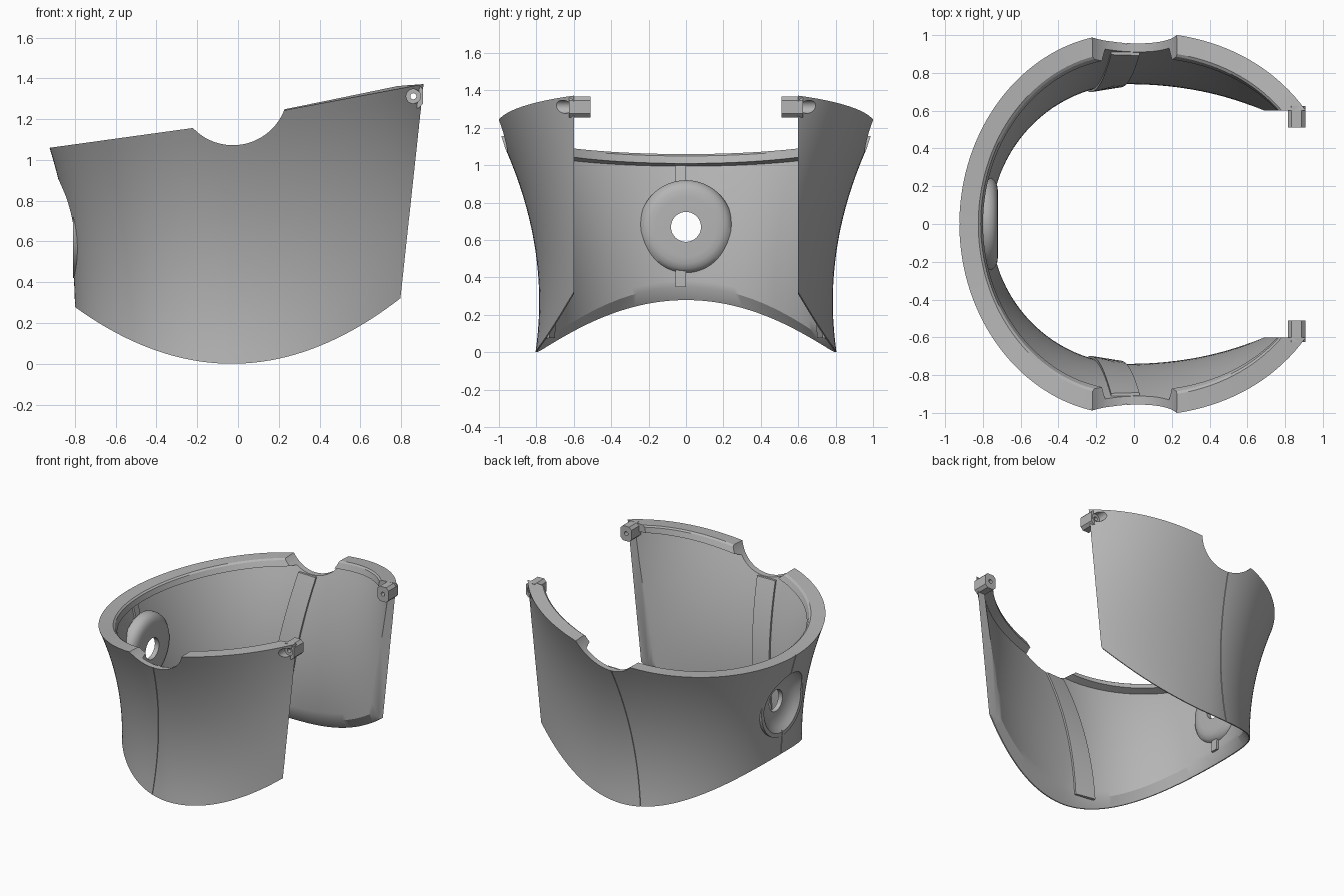
import bpy, bmesh, math
from mathutils import Matrix

cube = bpy.data.objects.get("Cube")
if cube:
    bpy.data.objects.remove(cube, do_unlink=True)

grey = bpy.data.materials.new("plain grey")
grey.use_nodes = True
COLOR = (0.46, 0.46, 0.46, 1)
grey.diffuse_color = COLOR
grey.node_tree.nodes["Principled BSDF"].inputs["Base Color"].default_value = COLOR


def finish(name, bm):
    bmesh.ops.recalc_face_normals(bm, faces=bm.faces)
    mesh = bpy.data.meshes.new(name)
    bm.to_mesh(mesh)
    bm.free()
    obj = bpy.data.objects.new(name, mesh)
    bpy.context.collection.objects.link(obj)
    mesh.materials.append(grey)
    return obj


def activate(obj):
    bpy.ops.object.select_all(action='DESELECT')
    obj.select_set(True)
    bpy.context.view_layer.objects.active = obj


def boolean(obj, tool, operation='DIFFERENCE', keep=False):
    mod = obj.modifiers.new("cut", 'BOOLEAN')
    mod.operation, mod.solver, mod.object = operation, 'EXACT', tool
    activate(obj)
    bpy.ops.object.modifier_apply(modifier=mod.name)
    if not keep:
        bpy.data.objects.remove(tool, do_unlink=True)


def loft(name, rings):
    """Closed solid skinned over a row of equal rings."""
    bm = bmesh.new()
    rows = [[bm.verts.new(p) for p in ring] for ring in rings]
    n = len(rows[0])
    for a, b in zip(rows, rows[1:]):
        for i in range(n):
            j = (i + 1) % n
            bm.faces.new((a[i], a[j], b[j], b[i]))
    bm.faces.new(rows[0])
    bm.faces.new(rows[-1])
    return finish(name, bm)


def lathe_x(name, profile, z, steps=64):
    """Solid turned round a horizontal x axis at height z; profile of (x, r)."""
    return loft(name, [[(x, r * math.cos(2 * math.pi * i / steps),
                         z + r * math.sin(2 * math.pi * i / steps))
                        for i in range(steps)] for x, r in profile])


def box(name, lo, hi, bevel=0):
    bm = bmesh.new()
    bmesh.ops.create_cube(bm, size=1)
    for v in bm.verts:
        v.co = [(a + b) / 2 + c * (b - a) for a, b, c in zip(lo, hi, v.co)]
    if bevel:
        edges = [e for e in bm.edges if abs(e.verts[0].co.y - e.verts[1].co.y) > 0.01]
        bmesh.ops.bevel(bm, geom=edges, offset=bevel, segments=1, affect='EDGES')
    return finish(name, bm)


def rod_y(name, x, z, r, y0, y1):
    bm = bmesh.new()
    m = Matrix.Translation((x, (y0 + y1) / 2, z)) @ Matrix.Rotation(math.pi / 2, 4, 'X')
    bmesh.ops.create_cone(bm, cap_ends=True, segments=72, radius1=r, radius2=r,
                          depth=abs(y1 - y0), matrix=m)
    return finish(name, bm)


# Flared outer form: two half ellipses of different length at each height
END_Y = 0.6


def section(z):
    cx = -0.09 * z
    b = 0.785 + 0.27 * (z - 0.27) ** 2
    back = cx + 0.80 + 0.19 * (z - 0.25) ** 2
    front = (0.80 + 0.108 * (z - 0.35) - cx) / math.sqrt(1 - (END_Y / b) ** 2)
    return cx, b, back, front


def skin(s, z, t=0):
    """Point on the form: s runs from one front end (-1) to the other (1)."""
    cx, b, back, front = section(z)
    ang = math.pi - s * (math.pi - math.asin(0.45 / b))
    a = front if math.cos(ang) > 0 else back
    nx, ny = math.cos(ang) / a, math.sin(ang) / b
    k = t / math.hypot(nx, ny)
    return cx + a * math.cos(ang) - nx * k, b * math.sin(ang) - ny * k, z


def bottom_edge(x):
    return 0.47 * (x + 0.03) ** 2


def top_edge(x):
    if x < -0.23:
        return 1.06 + 0.138 * (x + 0.92)
    if x < 0.21:
        return 1.155 + 0.193 * (x + 0.23)
    return 1.24 + 0.188 * (x - 0.21)


def solve(edge, s):
    z = 0.7
    for _ in range(40):
        z = edge(skin(s, z)[0])
    return z


# Main shell with a thick inner lip on top and a chamfered foot
WALL, LIP = 0.045, 0.11
ROWS, COLS = 20, 140
rings = []
for c in range(COLS + 1):
    s = -1 + 2 * c / COLS
    lo, hi = solve(bottom_edge, s), solve(top_edge, s)
    ring = [skin(s, lo + (hi - lo) * i / ROWS) for i in range(ROWS + 1)]
    ring += [skin(s, hi, LIP - 0.01), skin(s, hi - 0.01, LIP), skin(s, hi - 0.05, LIP)]
    top, foot = hi - 0.065, lo + 0.07
    ring += [skin(s, top + (foot - top) * i / ROWS, WALL) for i in range(ROWS + 1)]
    ring.append(skin(s, lo, 0.008))
    rings.append(ring)
shell = loft("shell", rings)

# Front opening and the round notches in the top of both sides
boolean(shell, box("opening_cutter", (0.3, -END_Y, -1), (2, END_Y, 3)))
boolean(shell, rod_y("notch_cutter", -0.025, 1.342, 0.27, -2, 2))

# Rear socket: bump inside, bowl outside, hole through the middle
HUB = 0.67
boolean(shell, lathe_x("socket", [(-0.81, 0.25), (-0.775, 0.25), (-0.75, 0.241),
                                  (-0.732, 0.222), (-0.722, 0.195), (-0.72, 0.16)], HUB), 'UNION')
boolean(shell, lathe_x("bowl_cutter", [(-1.1, 0.24), (-0.84, 0.235), (-0.81, 0.22),
                                       (-0.785, 0.19), (-0.765, 0.15), (-0.755, 0.1)], HUB))
boolean(shell, lathe_x("hole_cutter", [(-1.2, 0.08), (-0.5, 0.08)], HUB))


# Strips that follow the form along the side seams and the back seam
def side_strip(name, side, x0, x1, t0, t1, z0, z1):
    rings = []
    for i in range(25):
        z = z0 + (z1 - z0) * i / 24
        cx, b, back, front = section(z)
        ring = []
        for dx, t in ((x0, t0), (x1, t0), (x1, t1), (x0, t1)):
            x = -0.17 + 0.12 * z + dx
            a = front if x > cx else back
            ring.append((x, side * (b * math.sqrt(1 - ((x - cx) / a) ** 2) - t), z))
        rings.append(ring)
    return loft(name, rings)


def back_strip(name, y0, y1, t0, t1, z0, z1):
    rings = []
    for i in range(17):
        z = z0 + (z1 - z0) * i / 16
        cx, b, back, front = section(z)
        rings.append([(cx - back + t, y, z)
                      for y, t in ((y0, t0), (y1, t0), (y1, t1), (y0, t1))])
    return loft(name, rings)


parts = [shell]
for side, label in ((1, "left"), (-1, "right")):
    boolean(shell, side_strip("seam_cutter", side, -0.003, 0.003, -0.02, 0.006, -0.05, 1.2))
    parts.append(side_strip(label + "_seam_strap", side, -0.08, 0.07, 0.03, 0.06, 0.075, 1.068))
boolean(shell, back_strip("back_seam_cutter", -0.003, 0.003, -0.02, 0.006, 0.2, 1.2))
parts.append(back_strip("back_strap_lower", -0.055, 0, 0.03, 0.062, 0.35, 0.47))
parts.append(back_strip("back_strap_upper", -0.055, 0, 0.03, 0.062, 0.88, 1.04))

# Hinge lugs at the upper front corners, drilled and counterbored
PIN_X, PIN_Z = 0.86, 1.312
for side, label in ((1, "left"), (-1, "right")):
    ys = sorted((side * 0.51, side * 0.625))
    lug = box(label + "_hinge_lug", (0.815, ys[0], 1.255), (0.907, ys[1], 1.367), 0.02)
    pin = rod_y("pin_cutter", PIN_X, PIN_Z, 0.015, side * 0.4, side * 1.2)
    bore = rod_y("bore_cutter", PIN_X, PIN_Z, 0.035, side * 0.615, side * 1.2)
    for target, keep in ((lug, True), (shell, False)):
        boolean(target, bore, keep=keep)
        boolean(target, pin, keep=keep)
    parts.append(lug)

for obj in parts:
    activate(obj)
    bpy.ops.object.shade_smooth_by_angle(angle=math.radians(30))
